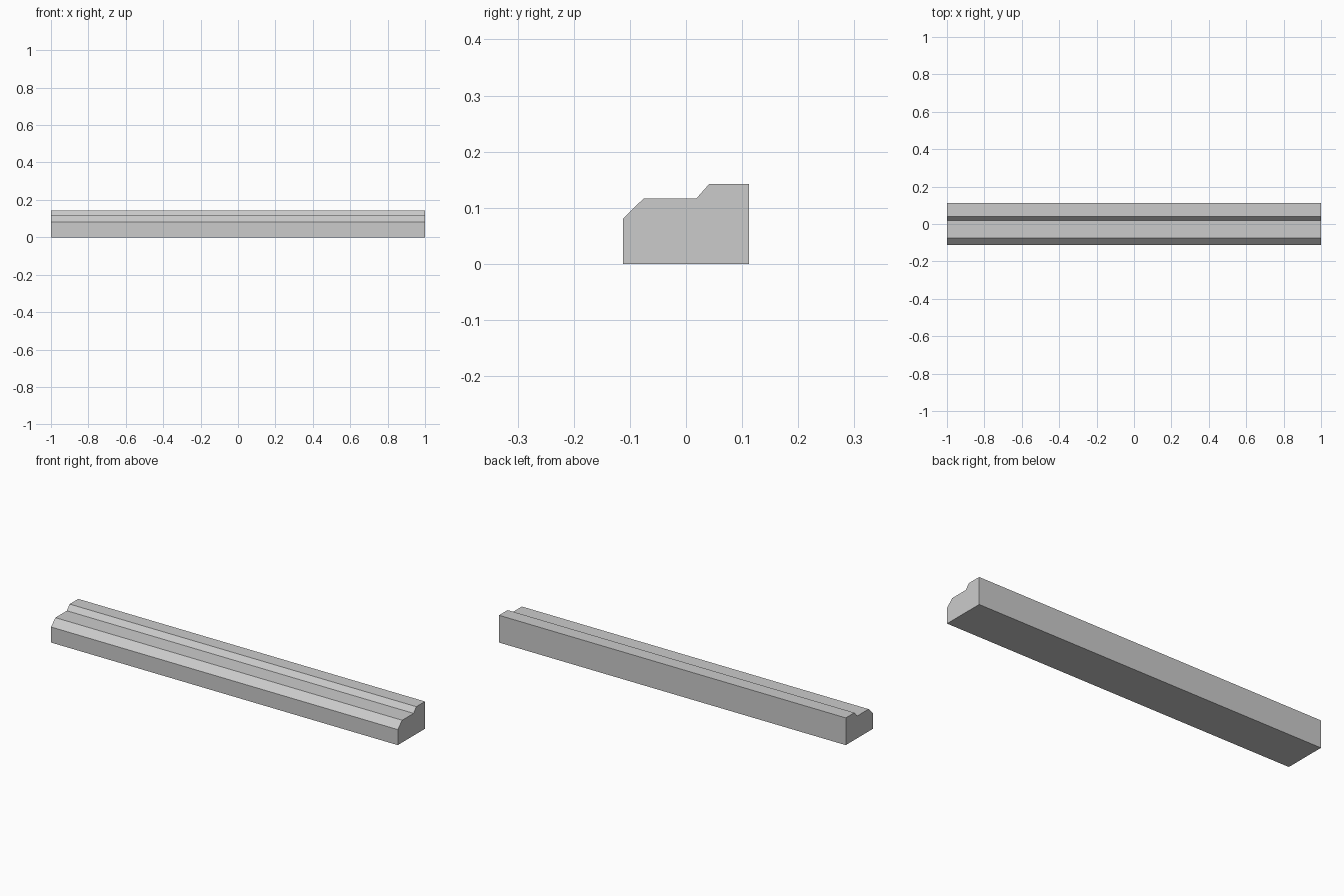
import bpy, bmesh

if "Cube" in bpy.data.objects:
    bpy.data.objects.remove(bpy.data.objects["Cube"])

# Plain grey material
grey = bpy.data.materials.new("light grey")
grey.diffuse_color = (0.6, 0.6, 0.6, 1)
grey.use_nodes = True
grey.node_tree.nodes["Principled BSDF"].inputs["Base Color"].default_value = grey.diffuse_color

# Moulding cross-section (y, z): chamfered front edge and a sloped step
profile = [(-0.112, 0), (0.112, 0), (0.112, 0.142), (0.041, 0.142),
           (0.018, 0.116), (-0.076, 0.116), (-0.112, 0.081)]

# Extrude the section along x
bm = bmesh.new()
end = bm.faces.new([bm.verts.new((-1, y, z)) for y, z in profile])
ext = bmesh.ops.extrude_face_region(bm, geom=[end], use_keep_orig=True)
verts = [g for g in ext["geom"] if isinstance(g, bmesh.types.BMVert)]
bmesh.ops.translate(bm, verts=verts, vec=(2, 0, 0))
bmesh.ops.recalc_face_normals(bm, faces=bm.faces)

mesh = bpy.data.meshes.new("stepped_sill")
bm.to_mesh(mesh)
bm.free()
mesh.materials.append(grey)
sill = bpy.data.objects.new("stepped_sill", mesh)
bpy.context.collection.objects.link(sill)
